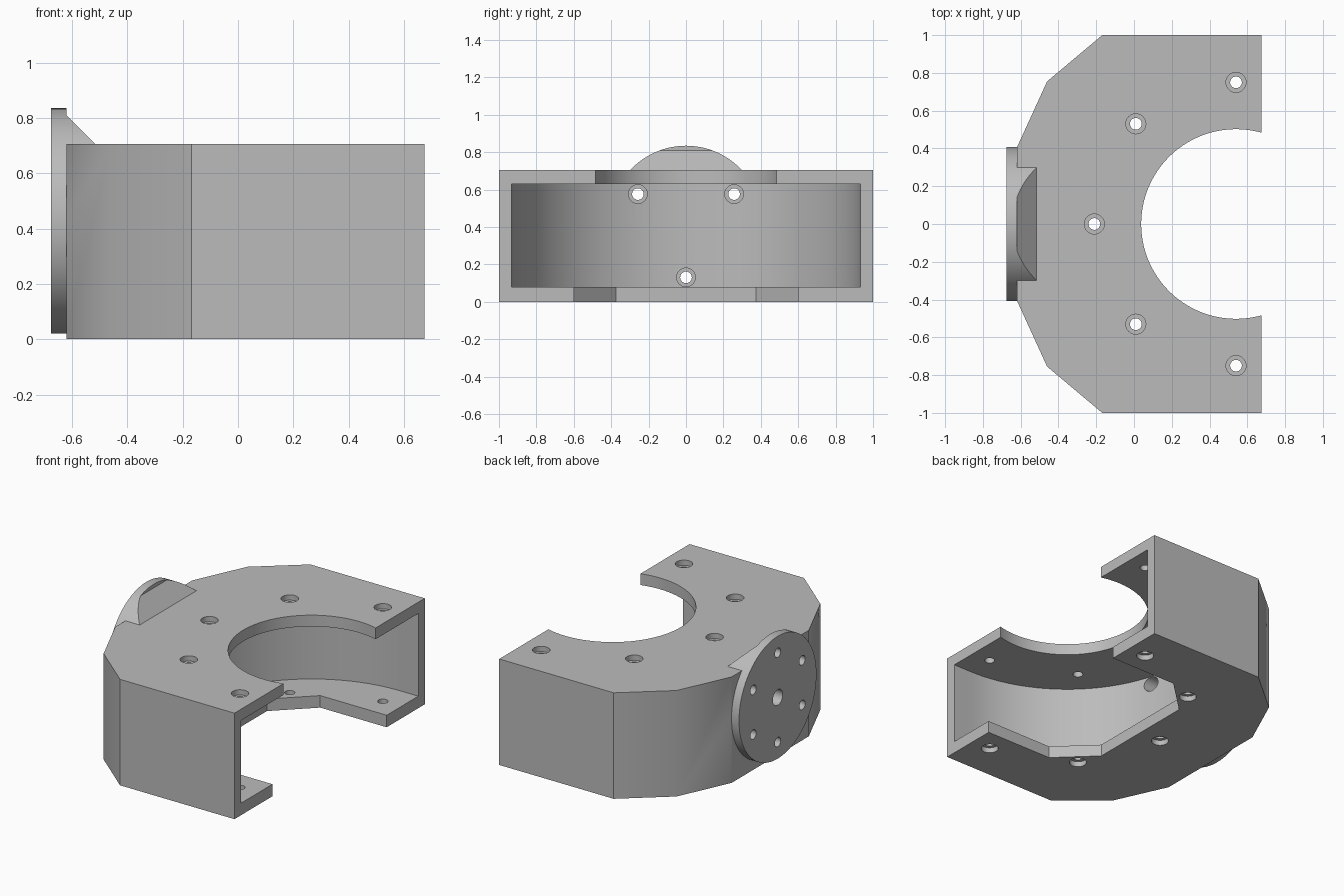
import bpy, bmesh, math
from mathutils import Vector

if "Cube" in bpy.data.objects:
    bpy.data.objects.remove(bpy.data.objects["Cube"])

CX = 0.54            # axis of the round bore
FZ, FR = 0.428, 0.407  # flange centre height and radius
H = 0.705

grey = bpy.data.materials.new("mid grey")
grey.diffuse_color = (0.5, 0.5, 0.5, 1)
grey.use_nodes = True
grey.node_tree.nodes["Principled BSDF"].inputs["Base Color"].default_value = grey.diffuse_color


def prism(bm, pts, direction):
    """Closed prism from a planar loop of 3D points."""
    n = len(pts)
    a = [bm.verts.new(p) for p in pts]
    b = [bm.verts.new(Vector(p) + Vector(direction)) for p in pts]
    faces = [bm.faces.new(a), bm.faces.new(b)]
    for i in range(n):
        j = (i + 1) % n
        faces.append(bm.faces.new((a[i], a[j], b[j], b[i])))
    bmesh.ops.recalc_face_normals(bm, faces=faces)


def flat(pts, z0, z1):
    return [(x, y, z0) for x, y in pts], (0, 0, z1 - z0)


def rod_z(x, y, r, z0, z1, n=32):
    ang = [2 * math.pi * i / n for i in range(n)]
    return flat([(x + r * math.cos(t), y + r * math.sin(t)) for t in ang], z0, z1)


def rod_x(y, z, r, x0, x1, n=32):
    ang = [2 * math.pi * i / n for i in range(n)]
    return [(x0, y + r * math.cos(t), z + r * math.sin(t)) for t in ang], (x1 - x0, 0, 0)


def make(name, parts):
    bm = bmesh.new()
    for pts, d in parts:
        prism(bm, pts, d)
    me = bpy.data.meshes.new(name)
    bm.to_mesh(me)
    bm.free()
    me.materials.append(grey)
    ob = bpy.data.objects.new(name, me)
    bpy.context.collection.objects.link(ob)
    return ob


def combine(ob, parts, op='DIFFERENCE'):
    tool = make("cutter", parts)
    tool.hide_render = True
    m = ob.modifiers.new("bool", 'BOOLEAN')
    m.operation, m.solver, m.object = op, 'EXACT', tool
    bpy.context.view_layer.objects.active = ob
    bpy.ops.object.modifier_apply(modifier=m.name)
    bpy.data.objects.remove(tool)


def mirrored(half):
    return half + [(x, -y) for x, y in reversed(half)]


# Outer housing block with faceted back
outline = mirrored([(0.674, 1), (-0.168, 1), (-0.46, 0.755), (-0.62, 0.405)])
body = make("housing", [flat(outline, 0, H)])

# Round mounting flange, cut behind into a sloped fillet that meets the roof
flange = make("flange", [rod_x(0, FZ, FR, -0.675, -0.45, 96)])
slope = [(-0.62, -1, 1.0), (-0.62, -1, 0.81), (-0.40, -1, 0.59), (-0.40, -1, 1.0)]
combine(flange, [(slope, (0, 2, 0))])
m = body.modifiers.new("join", 'BOOLEAN')
m.operation, m.solver, m.object = 'UNION', 'EXACT', flange
bpy.context.view_layer.objects.active = body
bpy.ops.object.modifier_apply(modifier=m.name)
bpy.data.objects.remove(flange)

# Inner cavity: half round at the back, straight to the open side
R = 0.932
cavity = [(0.9, R)] + [(CX + R * math.cos(t), R * math.sin(t))
                       for t in (math.pi / 2 + math.pi * i / 64 for i in range(65))] + [(0.9, -R)]
combine(body, [flat(cavity, 0.08, 0.63)])

# Round opening in the roof, chamfered opening in the floor
combine(body, [rod_z(CX, 0, 0.502, 0.5, 0.9, 128)])
combine(body, [flat(mirrored([(0.9, 0.6), (0.185, 0.6), (-0.05, 0.375)]), -0.2, 0.3)])

# Five counterbored bolt holes through roof and floor
bolts = [(CX + 0.75 * math.cos(a), 0.75 * math.sin(a))
         for a in (math.pi / 2 + math.pi / 4 * i for i in range(5))]
combine(body, [rod_z(x, y, 0.031, -0.1, 0.9) for x, y in bolts])
combine(body, [rod_z(x, y, 0.053, H - 0.035, 0.9) for x, y in bolts]
        + [rod_z(x, y, 0.053, -0.1, 0.035) for x, y in bolts])

# Flange holes: three bolts through the wall, three blind pins, blind centre bore
ring = [(0.297 * math.cos(a), FZ + 0.297 * math.sin(a))
        for a in (math.pi / 6 + math.pi / 3 * i for i in range(6))]
through, blind = ring[0::2], ring[1::2]
combine(body, [rod_x(y, z, 0.031, -0.8, -0.3) for y, z in through]
        + [rod_x(y, z, 0.031, -0.8, -0.6) for y, z in blind]
        + [rod_x(0, FZ, 0.052, -0.8, -0.52)])
combine(body, [rod_x(y, z, 0.05, -0.5, -0.3) for y, z in through])

# Smooth round surfaces, keep edges sharp
bpy.ops.object.select_all(action='DESELECT')
body.select_set(True)
bpy.context.view_layer.objects.active = body
bpy.ops.object.shade_smooth_by_angle(angle=math.radians(30))
